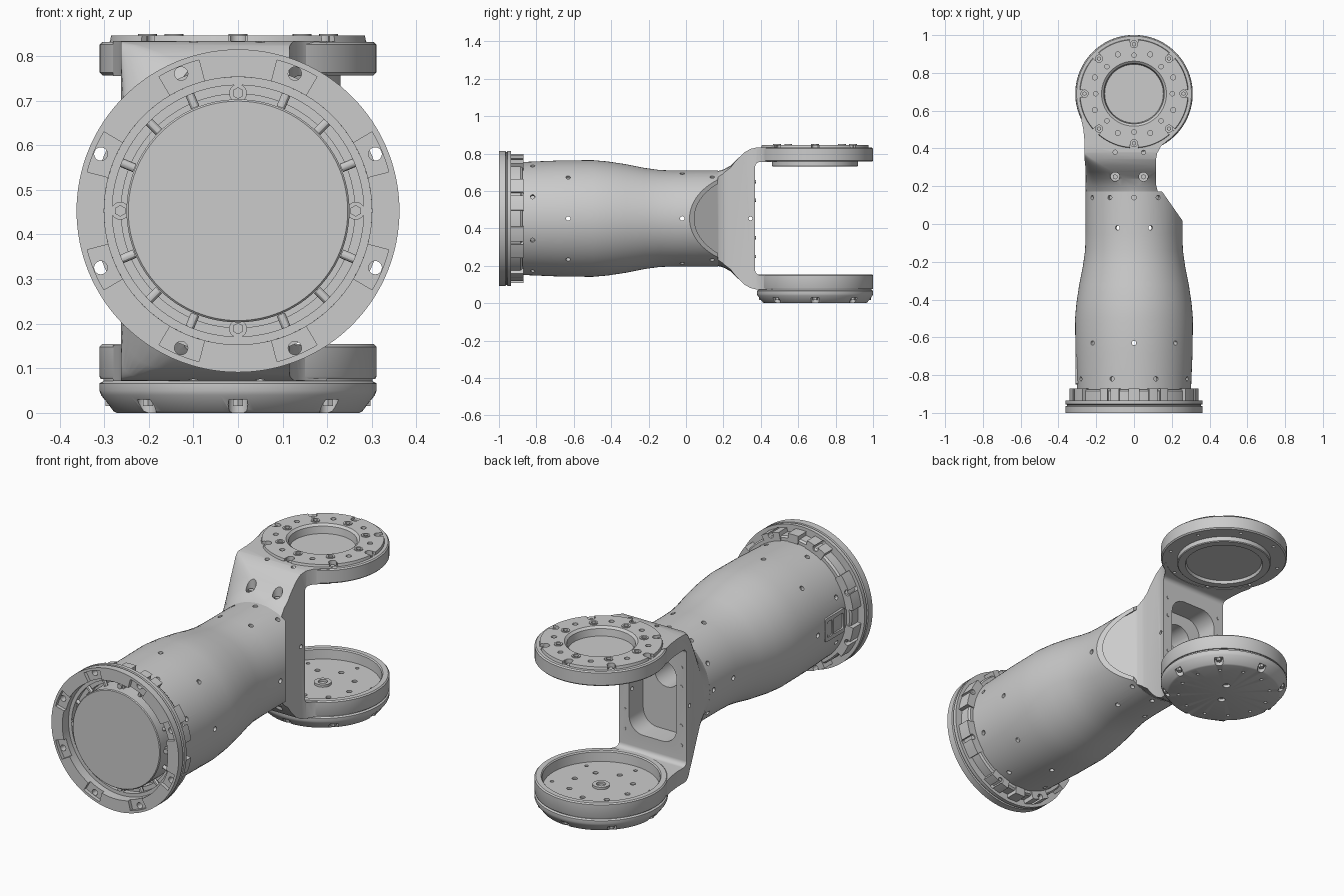
import bpy, bmesh
from math import sin, cos, pi, radians
from mathutils import Vector

if "Cube" in bpy.data.objects:
    bpy.data.objects.remove(bpy.data.objects["Cube"])

ZC = 0.453           # height of the tube axis
DY = 0.69            # y of the joint axis
EIGHTS = range(0, 360, 45)


def finish(bm, name):
    bmesh.ops.remove_doubles(bm, verts=bm.verts, dist=1e-5)
    bmesh.ops.recalc_face_normals(bm, faces=bm.faces)
    me = bpy.data.meshes.new(name)
    bm.to_mesh(me)
    bm.free()
    ob = bpy.data.objects.new(name, me)
    bpy.context.collection.objects.link(ob)
    return ob


def lathe(name, prof, axis, n=96):
    """Revolve a closed (radius, height) profile about the tube or joint axis."""
    bm = bmesh.new()
    rings = []
    for i in range(n):
        c, s = cos(2 * pi * i / n), sin(2 * pi * i / n)
        rings.append([bm.verts.new((r * c, h, ZC + r * s) if axis == 'y'
                                   else (r * c, DY + r * s, h)) for r, h in prof])
    m = len(prof)
    for i in range(n):
        a, b = rings[i], rings[(i + 1) % n]
        for j in range(m):
            k = (j + 1) % m
            if prof[j][0] or prof[k][0]:
                bm.faces.new((a[j], a[k], b[k], b[j]))
    return finish(bm, name)


def prism(name, polys, axis, h0, h1):
    """Extrude 2D outlines along an axis."""
    put = {'x': lambda u, v, h: (h, u, v), 'y': lambda u, v, h: (u, h, v),
           'z': lambda u, v, h: (u, v, h)}[axis]
    bm = bmesh.new()
    for pts in polys:
        lo = [bm.verts.new(put(u, v, h0)) for u, v in pts]
        hi = [bm.verts.new(put(u, v, h1)) for u, v in pts]
        bm.faces.new(lo)
        bm.faces.new(hi)
        for i in range(len(pts)):
            j = (i + 1) % len(pts)
            bm.faces.new((lo[i], lo[j], hi[j], hi[i]))
    return finish(bm, name)


def rods(name, items, seg=20):
    """Cylinders given as (centre, direction, radius, length)."""
    bm = bmesh.new()
    for p, d, r, l in items:
        q = Vector(d).to_track_quat('Z', 'Y').to_matrix().to_4x4()
        q.translation = p
        bmesh.ops.create_cone(bm, cap_ends=True, segments=seg, radius1=r,
                              radius2=r, depth=l, matrix=q)
    return finish(bm, name)


def rounded(cx, cy, w, h, c, n=8):
    pts = []
    for k, (sx, sy) in enumerate([(1, 1), (-1, 1), (-1, -1), (1, -1)]):
        for i in range(n + 1):
            a = (k + i / n) * pi / 2
            pts.append((cx + sx * (w - c) + c * cos(a), cy + sy * (h - c) + c * sin(a)))
    return pts


def sector(mid, half, r0, r1, n=6):
    a = [radians(mid - half + 2 * half * i / n) for i in range(n + 1)]
    return ([(r1 * cos(t), ZC + r1 * sin(t)) for t in a] +
            [(r0 * cos(t), ZC + r0 * sin(t)) for t in reversed(a)])


def boolean(ob, other, op='DIFFERENCE'):
    m = ob.modifiers.new('cut', 'BOOLEAN')
    m.operation, m.object, m.solver = op, other, 'EXACT'
    bpy.context.view_layer.objects.active = ob
    bpy.ops.object.modifier_apply(modifier=m.name)
    bpy.data.objects.remove(other)


def ty(a, r, y):      # point around the tube axis
    return Vector((r * cos(radians(a)), y, ZC + r * sin(radians(a))))


def jz(a, r, z):      # point around the joint axis
    return Vector((r * cos(radians(a)), DY + r * sin(radians(a)), z))


# tapered hollow tube with its slanted opening and screw holes
outer = [(.30, -.95), (.303, -.85), (.31, -.68), (.312, -.5), (.305, -.42), (.29, -.32),
         (.27, -.22), (.259, -.14), (.256, -.05), (.256, .172)]
tube = lathe('tube_shell', outer + [(r - .018, y) for r, y in reversed(outer)], 'y')
boolean(tube, prism('slant', [[(.262, .01), (.10, .2414), (.6, .2414), (.6, .01)]], 'z', -.1, 1))
holes = [(-.82, .305, [22.5 + a for a in EIGHTS]), (-.63, .31, EIGHTS),
         (-.02, .256, [0, 70, 110, 180, 250, 290]),
         (.14, .256, [60, 90, 120, 150, 180, 210, 240, 270, 300])]
boolean(tube, rods('h', [(ty(a, r, y), ty(a, 1, 0) - ty(0, 0, 0), .012, .08)
                         for y, r, angs in holes for a in angs]))

# mounting flange, lugs and bolts
BOLTS = [90, 67.5, 22.5, -22.5, -67.5, -90, -112.5, -157.5, 157.5, 112.5]
flange = lathe('mount_flange', [(.30, -1), (.362, -1), (.362, -.965), (.355, -.962), (.355, -.957),
                                (.362, -.954), (.362, -.935), (.30, -.935)], 'y', 128)
boolean(flange, prism('p', [sector(a, 8, .28, .349) for a in BOLTS if abs(a) != 90],
                      'y', -1.1, -.982))
lugs = prism('flange_lugs', [sector(a, 15, .295, .345) for a in (22.5, -22.5, 157.5, -157.5)] +
             [sector(a, 9, .295, .345) for a in (67.5, 112.5, -67.5, -112.5)] +
             [sector(a, 5, .295, .345) for a in (90, -90)], 'y', -.94, -.87)
for ob in (flange, lugs):
    boolean(ob, rods('h', [(ty(a, .333, -.93), (0, 1, 0), .015, .3)
                           for a in BOLTS if abs(a) != 90]))
lathe('flange_collar', [(.295, -.94), (.325, -.94), (.325, -.885), (.318, -.875), (.295, -.875)], 'y')
rods('flange_washers', [(ty(a, .33, -.996), (0, 1, 0), .03, .008) for a in (90, -90)], 32)
rods('flange_bolts', [(ty(a, .33, -.994), (0, 1, 0), .017, .012) for a in (90, -90)], 6)

# motor drum inside the flange with its spokes
lathe('motor_drum', [(0, -.99), (.246, -.99), (.25, -.986), (.25, -.7), (0, -.7)], 'y')
lathe('inner_ring', [(.262, -.92), (.284, -.92), (.284, -.87), (.295, -.87), (.295, -.84),
                     (.245, -.84), (.245, -.87), (.262, -.87)], 'y')
rods('inner_spokes', [(ty(a, .281, -.935), ty(a, 1, 0) - ty(0, 0, 0), .01, .06)
                      for a in [22.5 + e for e in EIGHTS] + [0, 45, 135, 180, 225, 315]], 12)
rods('inner_bolt_seats', [(ty(a, .264, -.91), (0, 1, 0), .02, .08) for a in (0, 90, 180, 270)])
rods('inner_bolts', [(ty(a, .264, -.955), (0, 1, 0), .013, .02) for a in (0, 90, 180, 270)], 6)

# connector panel on the left of the tube
panel = prism('side_panel', [rounded(-.77, ZC, .08, .06, .01, 3)], 'x', -.311, -.28)
boolean(panel, prism('p', [rounded(-.795, ZC, .04, .04, .008, 3),
                           rounded(-.725, ZC, .02, .04, .008, 3)], 'x', -.4, -.302))

# fork: loft from the round tube section to two flat arms
stations = [(0.0, .237, .237, .2365), (.165, .237, .237, .2365), (.172, .256, .254, .25),
            (.2, .257, .262, .235), (.24, .257, .283, .2), (.275, .258, .318, .15), (.31, .258, .352, .09),
            (.345, .262, .372, .04), (.38, .28, .380, .012), (.42, .31, .381, .006), (.75, .31, .381, .006)]
bm = bmesh.new()
loops = [[bm.verts.new((u, y, v)) for u, v in rounded(0, ZC, w, h, c)] for y, w, h, c in stations]
n = len(loops[0])
for a, b in zip(loops, loops[1:]):
    for i in range(n):
        bm.faces.new((a[i], a[(i + 1) % n], b[(i + 1) % n], b[i]))
bm.faces.new(loops[0])
bm.faces.new(loops[-1])
fork = finish(bm, 'fork_yoke')
plan = [(-.262, -.02), (.246, -.02), (.246, .005), (.125, .175), (.116, .21), (.116, .34),
        (.123, .375), (.142, .41), (.17, .437), (.2, .458), (.2, .7), (-.2, .7), (-.28, .557),
        (-.268, .5), (-.262, .44)]
boolean(fork, prism('plan', [plan], 'z', -.2, 1.2), 'INTERSECT')
boolean(fork, prism('gap', [rounded(.77, ZC, .4, .302, .025)], 'x', -.6, .6))
boolean(fork, rods('bore', [((0, DY, ZC), (0, 0, 1), .285, 2)], 96))
boolean(fork, prism('pocket', [rounded(-.07, ZC, .135, .21, .08)], 'y', .255, .6))
boolean(fork, rods('port', [((-.07, .2, ZC + .08), (0, 1, 0), .07, .2)], 32))
for s in (1, -1):
    boolean(fork, rods('h', [((x, .25, ZC + s * .38), (0, 0, 1), .024, .25) for x in (-.1, .05)] +
                       [((x, .38, ZC + s * .38), (0, 0, 1), .011, .08) for x in (-.1, .05)]))
boolean(fork, rods('h', [((0, .345, ZC), (1, 0, 0), .01, 1)]))
rods('fork_screws', [((x, .25, ZC + s * .262), (0, 0, 1), .014, .02) for x in (-.1, .05) for s in (1, -1)], 6)
rods('web_screws', [((x, .369, z), (0, 1, 0), .009, .008)
                    for x in (-.232, .09) for z in (.25, .35, .55, .65)], 12)

# upper joint disc
top = lathe('upper_joint_disc', [(0, .745), (.185, .745), (.19, .73), (.226, .73), (.23, .734), (.23, .757),
                                 (.304, .757), (.31, .763), (.31, .826), (.304, .832), (.288, .832), (.285, .846),
                                 (.172, .846), (.16, .836), (.155, .8), (0, .8)], 'z')
boolean(top, rods('h', [(jz(a, .262, .84), (0, 0, 1), .019, .06) for a in EIGHTS] +
                  [(jz(a, .203, .84), (0, 0, 1), .012, .05) for a in EIGHTS] +
                  [(jz(a + s, .225, .84), (0, 0, 1), .013, .04) for a in EIGHTS for s in (22.5,)] +
                  [(jz(a + 22.5, .275, .757), (0, 0, 1), .008, .03) for a in EIGHTS]))
boolean(top, prism('notch', [[(u * cos(radians(a)) - v * sin(radians(a)), DY + u * sin(radians(a)) + v * cos(radians(a)))
                              for u, v in ((.27, -.02), (.33, -.02), (.33, .02), (.27, .02))]
                             for a in EIGHTS], 'z', .8325, .9))
seats = rods('upper_bolt_seats', [(jz(a, .203, .844), (0, 0, 1), .021, .012) for a in EIGHTS])
boolean(seats, rods('h', [(jz(a, .203, .85), (0, 0, 1), .012, .06) for a in EIGHTS]))
rods('upper_bolts', [(jz(a, .262, .818), (0, 0, 1), .012, .02) for a in EIGHTS], 6)

# lower joint cup
cup = lathe('lower_joint_cup', [(0, .076), (.308, .076), (.311, .082), (.311, .148), (.305, .154), (.28, .154),
                                (.275, .148), (.272, .1), (0, .1)], 'z')
boolean(cup, rods('h', [(jz(a, .15, .1), (0, 0, 1), .013, .02) for a in EIGHTS] +
                  [(jz(a, .235, .1), (0, 0, 1), .009, .02) for a in range(22, 382, 60)]))
lathe('cup_boss', [(.022, .095), (.04, .095), (.04, .112), (.022, .112)], 'z', 32)

# lower cover with scalloped edge
cover = lathe('lower_cover', [(0, 0), (.272, 0), (.28, .004), (.307, .04), (.311, .05), (.311, .066),
                              (.302, .071), (.302, .078), (0, .078)], 'z')
boolean(cover, rods('h', [(jz(a, .29, 0), (0, 0, 1), .022, .06) for a in EIGHTS] +
                    [(jz(a, .225, 0), (0, 0, 1), .008, .02) for a in range(15, 375, 30)] +
                    [(jz(a, .07, 0), (0, 0, 1), .018, .03) for a in (60, 240)]))
rods('cover_screws', [(jz(a, .286, .026), (0, 0, 1), .013, .02) for a in EIGHTS], 6)

# smooth shading with crisp edges
bpy.ops.object.select_all(action='DESELECT')
for ob in list(bpy.context.scene.objects):
    ob.select_set(True)
    bpy.context.view_layer.objects.active = ob
bpy.ops.object.shade_smooth_by_angle(angle=radians(30))
